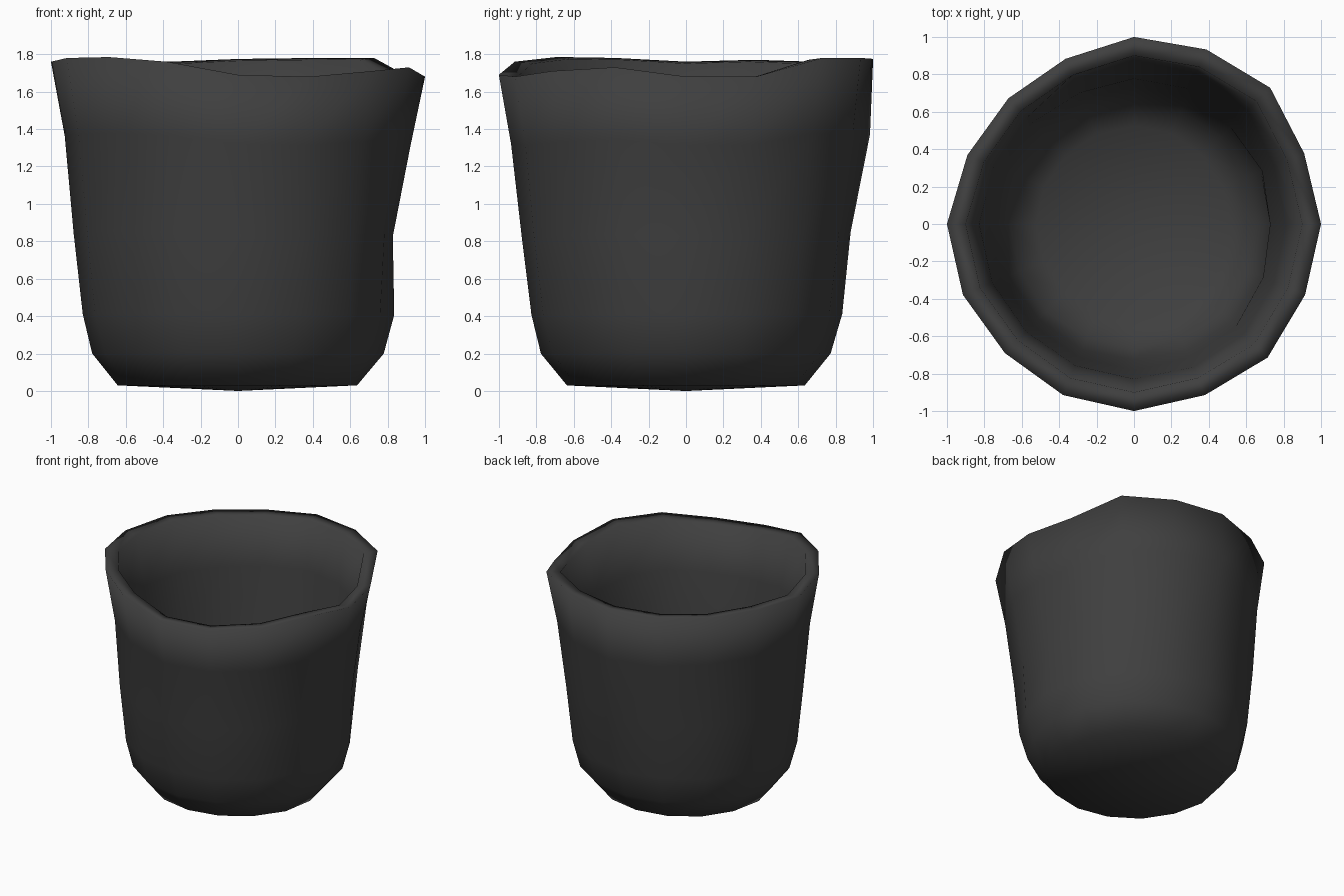
import bpy
import bmesh
import math
import random

if "Cube" in bpy.data.objects:
    bpy.data.objects.remove(bpy.data.objects["Cube"], do_unlink=True)

random.seed(4)
SIDES = 16

# Uneven rim, counter-clockwise from +x: heights and outline radii
rim_height = [1.68, 1.68, 1.78, 1.78, 1.775, 1.76, 1.76, 1.77,
              1.76, 1.78, 1.785, 1.76, 1.69, 1.68, 1.71, 1.73]
rim_radius = [1, .985, 1.03, 1.01, 1, .956, .95, .964,
              1, .99, .976, .99, 1, .99, 1.01, .99]

# Radius and height of each ring, from the underside over the rim to the floor
outside = [(.64, .03), (.775, .2), (.83, .41), (.88, .84), (.93, 1.35)]
inside = [(.83, 1.35), (.78, .84), (.73, .41), (.66, .2), (.52, .1)]


def bump(angle, centre, z, level):
    """Local swelling around one direction and height."""
    around = max(0, math.cos(angle - centre)) ** 6
    return around * max(0, 1 - abs(z - level) / .5)


def add_ring(bm, radius, z, jitter=.006):
    ring = []
    for i in range(SIDES):
        a = math.tau * i / SIDES
        r = radius * (1 + (rim_radius[i] - 1) * z / 1.8)
        r += .05 * bump(a, math.pi / 2, z, 1.35)
        r -= .06 * bump(a, 0, z, .95)
        r += random.uniform(-jitter, jitter)
        h = z + (rim_height[i] - 1.74) * (z / 1.74) ** 2
        ring.append(bm.verts.new((r * math.cos(a), r * math.sin(a), h)))
    return ring


def add_rim(bm, scale, drop):
    ring = []
    for i in range(SIDES):
        a = math.tau * i / SIDES
        r = rim_radius[i] * scale
        ring.append(bm.verts.new((r * math.cos(a), r * math.sin(a),
                                  rim_height[i] - drop)))
    return ring


def add_fan(bm, ring, centre, flip):
    for i in range(SIDES):
        pair = [ring[i], ring[(i + 1) % SIDES]]
        if flip:
            pair.reverse()
        bm.faces.new(pair + [centre])


# Cup wall
bm = bmesh.new()
rings = [add_ring(bm, r, z) for r, z in outside]
rings.append(add_rim(bm, 1, 0))
rings.append(add_rim(bm, .9, .01))
rings += [add_ring(bm, r, z) for r, z in inside]
for low, high in zip(rings, rings[1:]):
    for i in range(SIDES):
        j = (i + 1) % SIDES
        bm.faces.new((low[i], low[j], high[j], high[i]))

# Underside and inner floor
add_fan(bm, rings[0], bm.verts.new((0, 0, 0)), True)
add_fan(bm, rings[-1], bm.verts.new((.01, .01, .07)), False)
bmesh.ops.recalc_face_normals(bm, faces=bm.faces)
for face in bm.faces:
    face.smooth = True

mesh = bpy.data.meshes.new("cup")
bm.to_mesh(mesh)
bm.free()
cup = bpy.data.objects.new("cup", mesh)
bpy.context.collection.objects.link(cup)

# Charcoal colour
charcoal = bpy.data.materials.new("charcoal")
charcoal.use_nodes = True
charcoal.diffuse_color = (.05, .05, .05, 1)
charcoal.node_tree.nodes["Principled BSDF"].inputs["Base Color"].default_value = (.05, .05, .05, 1)
mesh.materials.append(charcoal)
